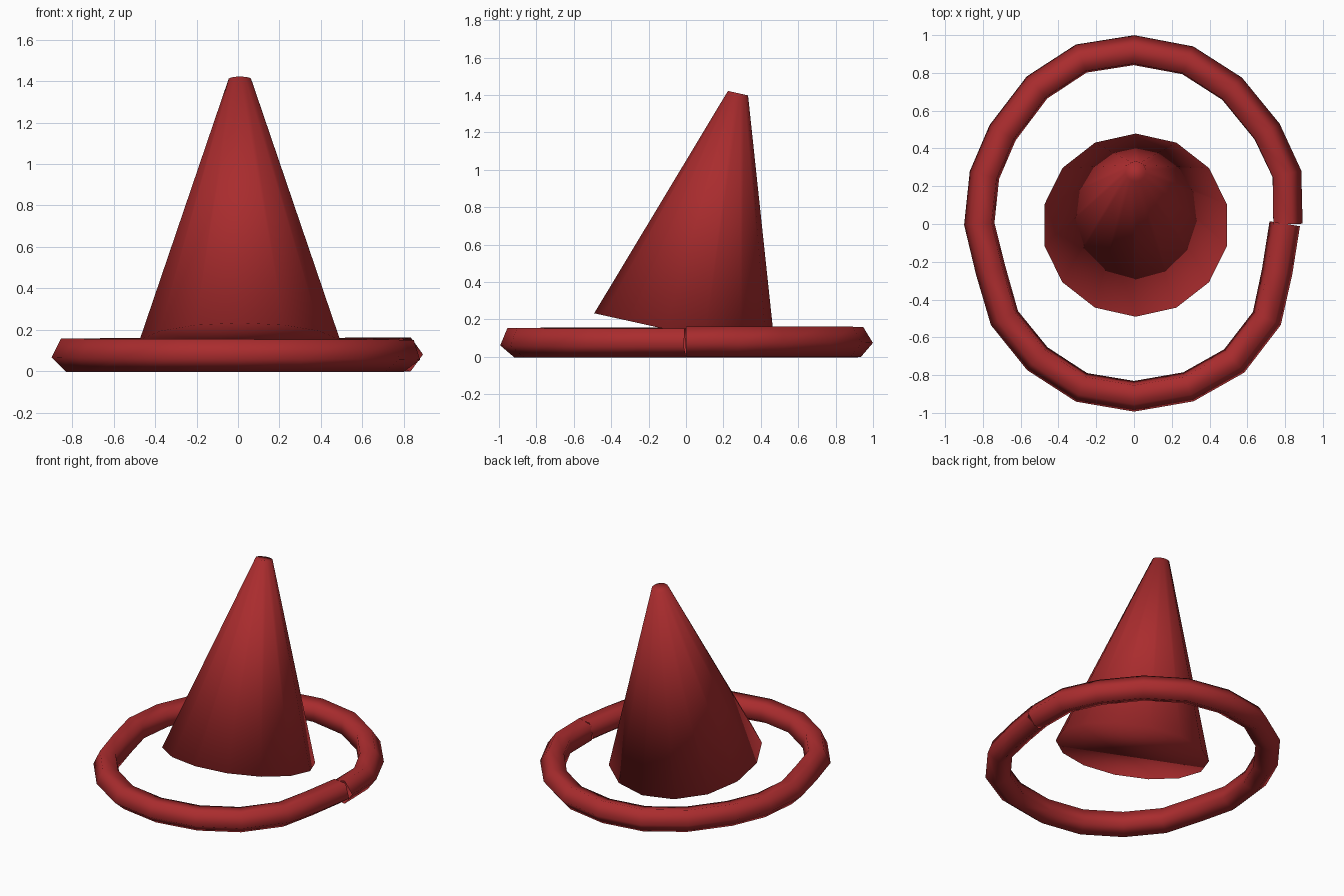
import bpy, bmesh, math
from mathutils import Vector, Matrix

if "Cube" in bpy.data.objects:
    bpy.data.objects.remove(bpy.data.objects["Cube"])

red = bpy.data.materials.new("red_felt")
red.diffuse_color = (0.4, 0.025, 0.027, 1)
red.use_nodes = True
red.node_tree.nodes["Principled BSDF"].inputs["Base Color"].default_value = red.diffuse_color


def finish(bm, name):
    bmesh.ops.recalc_face_normals(bm, faces=bm.faces)
    for f in bm.faces:
        f.smooth = True
    mesh = bpy.data.meshes.new(name)
    bm.to_mesh(mesh)
    bm.free()
    mesh.materials.append(red)
    ob = bpy.data.objects.new(name, mesh)
    bpy.context.collection.objects.link(ob)
    return ob


# Tilted 14-sided crown, fully smooth including its caps
base, tip = Vector((0.008, -0.006, 0.126)), Vector((0.010, 0.278, 1.41))
axis = tip - base
bm = bmesh.new()
bmesh.ops.create_cone(bm, cap_ends=True, cap_tris=False, segments=14,
                      radius1=0.4965, radius2=0.055, depth=axis.length)
# a vertex sits at the front and at the back
first = min((v for v in bm.verts if v.co.z < 0), key=lambda v: -v.co.y)
turn = math.pi / 2 - math.atan2(first.co.y, first.co.x)
tilt = axis.to_track_quat('Z', 'Y').to_matrix().to_4x4()
tilt = Matrix.Rotation(-math.atan2(axis.y, axis.z), 4, 'X')
bm.transform(Matrix.Translation((base + tip) / 2) @ tilt @ Matrix.Rotation(turn, 4, 'Z'))
finish(bm, "crown")

# Brim ring: open five-sided tube, slightly twisting, with a seam on the right
path = [(.815, 0), (.81, .265), (.705, .49), (.52, .717), (.285, .868), (0, .922),
        (-.28, .878), (-.515, .725), (-.698, .485), (-.795, .26), (-.823, 0),
        (-.762, -.25), (-.69, -.50), (-.515, -.717), (-.28, -.87), (0, -.918),
        (.29, -.868), (.535, -.73), (.71, -.503), (.765, -.255), (.806, 0)]
pts = [Vector((x, y, 0.0815)) for x, y in path]
r, last = 0.0857, len(pts) - 1
up = Vector((0, 0, 1))
bm = bmesh.new()
rings = []
for i, p in enumerate(pts):
    a = (p - pts[max(i - 1, 0)])
    b = (pts[min(i + 1, last)] - p)
    t = (a.normalized() + b.normalized()).normalized()
    out = t.cross(up)
    twist = -math.radians(18) * i / last
    ring = []
    for k in range(5):
        ang = twist + math.tau * k / 5
        ring.append(bm.verts.new(p + out * (r * math.cos(ang) - 0.008) + up * r * math.sin(ang)))
    rings.append(ring)
for A, B in zip(rings, rings[1:]):
    for k in range(5):
        n = (k + 1) % 5
        bm.faces.new((A[k], A[n], B[n], B[k]))
finish(bm, "brim_ring")
